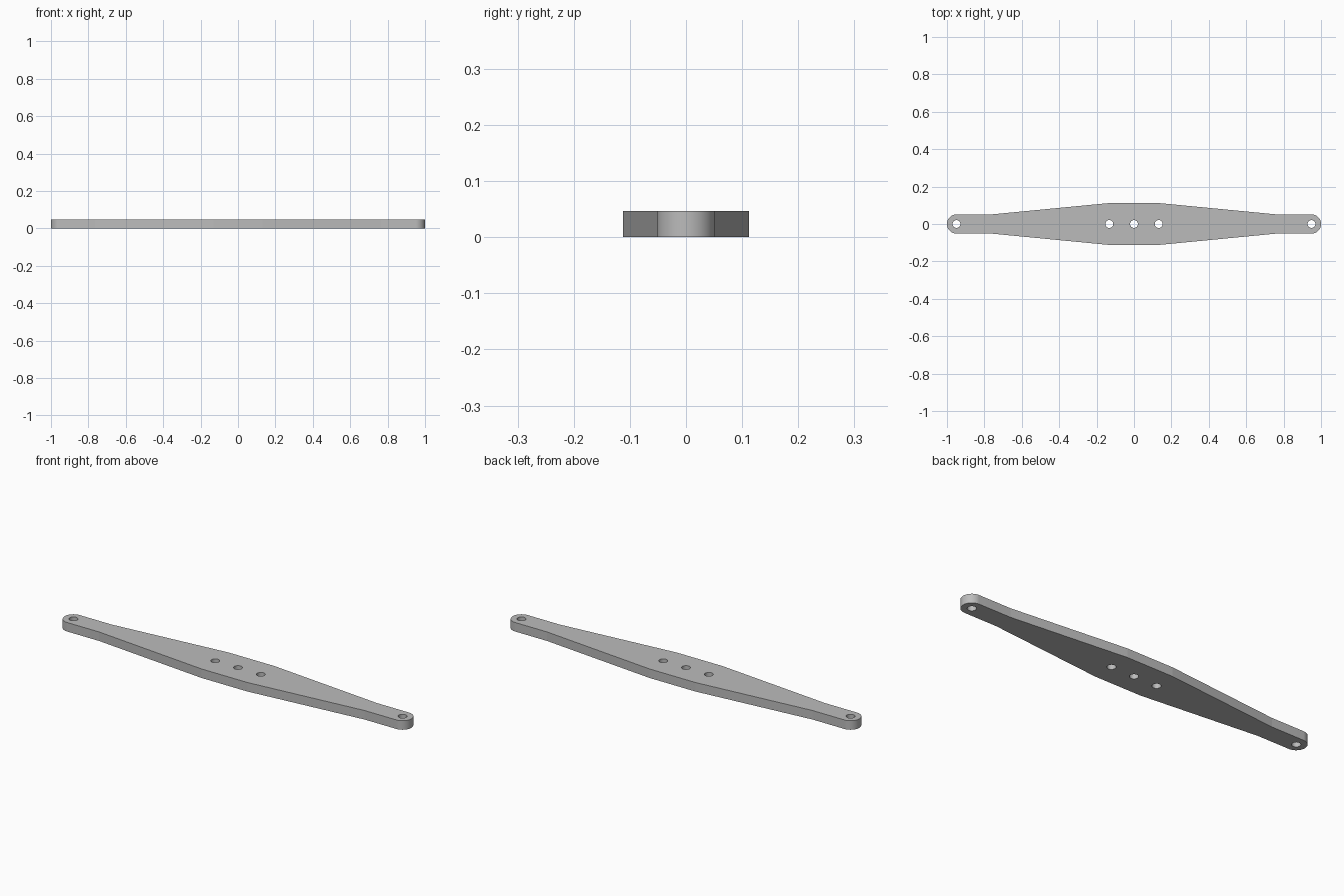
import bpy, bmesh, math
from mathutils import Vector

cube = bpy.data.objects.get("Cube")
if cube:
    bpy.data.objects.remove(cube, do_unlink=True)

THICKNESS = 0.047
END_RADIUS = 0.051
HALF_WIDTH = 0.112
HOLE_RADIUS = 0.021
END_X = 1 - END_RADIUS       # centre of each rounded end
TAPER_X, FLAT_X = 0.765, 0.132


def arc(cx, radius, start, sweep, steps):
    """Points along an arc centred on the bar's long axis."""
    angles = [start + sweep * i / steps for i in range(steps + 1)]
    return [(cx + radius * math.cos(a), radius * math.sin(a)) for a in angles]


def add_loop(bm, points):
    verts = [bm.verts.new((x, y, 0)) for x, y in points]
    return [bm.edges.new((v, verts[(i + 1) % len(verts)])) for i, v in enumerate(verts)]


# Outline: the right half, then the same half turned round
half = [(FLAT_X, -HALF_WIDTH), (TAPER_X, -END_RADIUS)]
half += arc(END_X, END_RADIUS, -math.pi / 2, math.pi, 60)
half += [(TAPER_X, END_RADIUS), (FLAT_X, HALF_WIDTH)]
outline = half + [(-x, -y) for x, y in half]

bm = bmesh.new()
edges = add_loop(bm, outline)

# Through holes: three at the middle and one at each end
for x in (-END_X, -FLAT_X, 0, FLAT_X, END_X):
    edges += add_loop(bm, arc(x, HOLE_RADIUS, 0, math.tau, 96)[:-1])

# Fill the plate and give it thickness
bmesh.ops.triangle_fill(bm, use_beauty=True, use_dissolve=False, edges=edges, normal=Vector((0, 0, 1)))
extruded = bmesh.ops.extrude_face_region(bm, geom=bm.faces[:], use_keep_orig=True)
top = [g for g in extruded["geom"] if isinstance(g, bmesh.types.BMVert)]
bmesh.ops.translate(bm, verts=top, vec=(0, 0, THICKNESS))
bmesh.ops.recalc_face_normals(bm, faces=bm.faces[:])

mesh = bpy.data.meshes.new("tapered_bar")
bm.to_mesh(mesh)
bm.free()
bar = bpy.data.objects.new("tapered_bar", mesh)
bpy.context.collection.objects.link(bar)

# Plain grey material
grey = bpy.data.materials.new("light_grey")
grey.use_nodes = True
color = (0.5, 0.5, 0.5, 1)
grey.diffuse_color = color
grey.node_tree.nodes["Principled BSDF"].inputs["Base Color"].default_value = color
mesh.materials.append(grey)

# Smooth the round walls while keeping the taper creases crisp
bpy.ops.object.select_all(action='DESELECT')
bar.select_set(True)
bpy.context.view_layer.objects.active = bar
bpy.ops.object.shade_smooth_by_angle(angle=math.radians(4.5))
